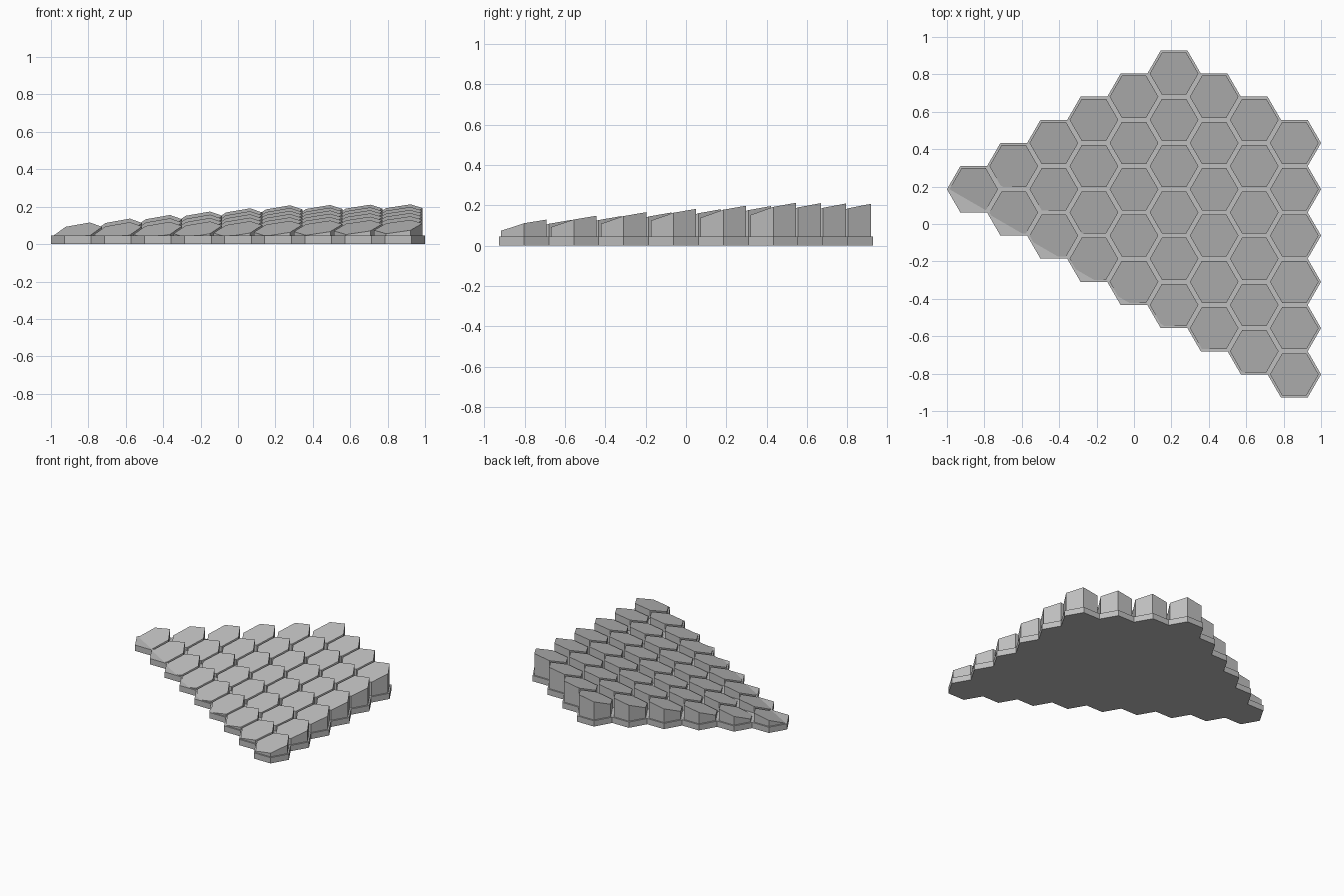
import bpy
import bmesh
from math import cos, sin, pi, sqrt
from mathutils import Vector

cube = bpy.data.objects.get("Cube")
if cube:
    bpy.data.objects.remove(cube)

R = 1 / 7                    # cell radius
ROW = sqrt(3) * R            # distance between cells in a column
CAP_R = 0.13
BASE_TOP = 0.045
COUNTS = [1, 2, 3, 4, 5, 6, 6, 6, 6]
UP = Vector((0.5, sqrt(3) / 2))      # direction in which the roof rises
SIDE = Vector((sqrt(3) / 2, -0.5))

grey = bpy.data.materials.new("stone_grey")
grey.use_nodes = True
colour = (0.52, 0.52, 0.52, 1)
grey.diffuse_color = colour
grey.node_tree.nodes["Principled BSDF"].inputs["Base Color"].default_value = colour


def hexagon(bm, centre, radius, z):
    corners = [centre + radius * Vector((cos(i * pi / 3), sin(i * pi / 3))) for i in range(6)]
    return bm.faces.new([bm.verts.new((c.x, c.y, z)) for c in corners])


def extrude_up(bm, faces, height):
    ext = bmesh.ops.extrude_face_region(bm, geom=faces, use_keep_orig=True)["geom"]
    top = [v for v in ext if isinstance(v, bmesh.types.BMVert)]
    bmesh.ops.translate(bm, verts=top, vec=(0, 0, height))
    return top


def finish(bm, name):
    bmesh.ops.recalc_face_normals(bm, faces=bm.faces[:])
    mesh = bpy.data.meshes.new(name)
    bm.to_mesh(mesh)
    bm.free()
    mesh.materials.append(grey)
    bpy.context.collection.objects.link(bpy.data.objects.new(name, mesh))


# Cell centres, column by column from right to left
cells = []
for col, count in enumerate(COUNTS):
    lowest = 1.5 * ROW / 2 - col * ROW / 2
    for row in range(count):
        cells.append(Vector(((col - 4) * 1.5 * R, lowest + row * ROW)))

# One flat base plate with a honeycomb outline
bm = bmesh.new()
for c in cells:
    hexagon(bm, c, R, 0)
bmesh.ops.remove_doubles(bm, verts=bm.verts[:], dist=0.001)
extrude_up(bm, bm.faces[:], BASE_TOP)
finish(bm, "base_plate")

# Prism on each cell, its top sloping up towards the back left
bm = bmesh.new()
for c in cells:
    d, e = c.dot(UP), c.dot(SIDE)
    peak = 0.146 + 0.088 * d - 0.012 * d * d + 0.007 * e
    slope = 0.33 - 0.04 * e
    high_corner = c + CAP_R * UP
    top = extrude_up(bm, [hexagon(bm, c, CAP_R, 0.01)], BASE_TOP)
    for v in top:
        v.co.z = peak + slope * (v.co.xy - high_corner).dot(UP)
finish(bm, "sloped_caps")
